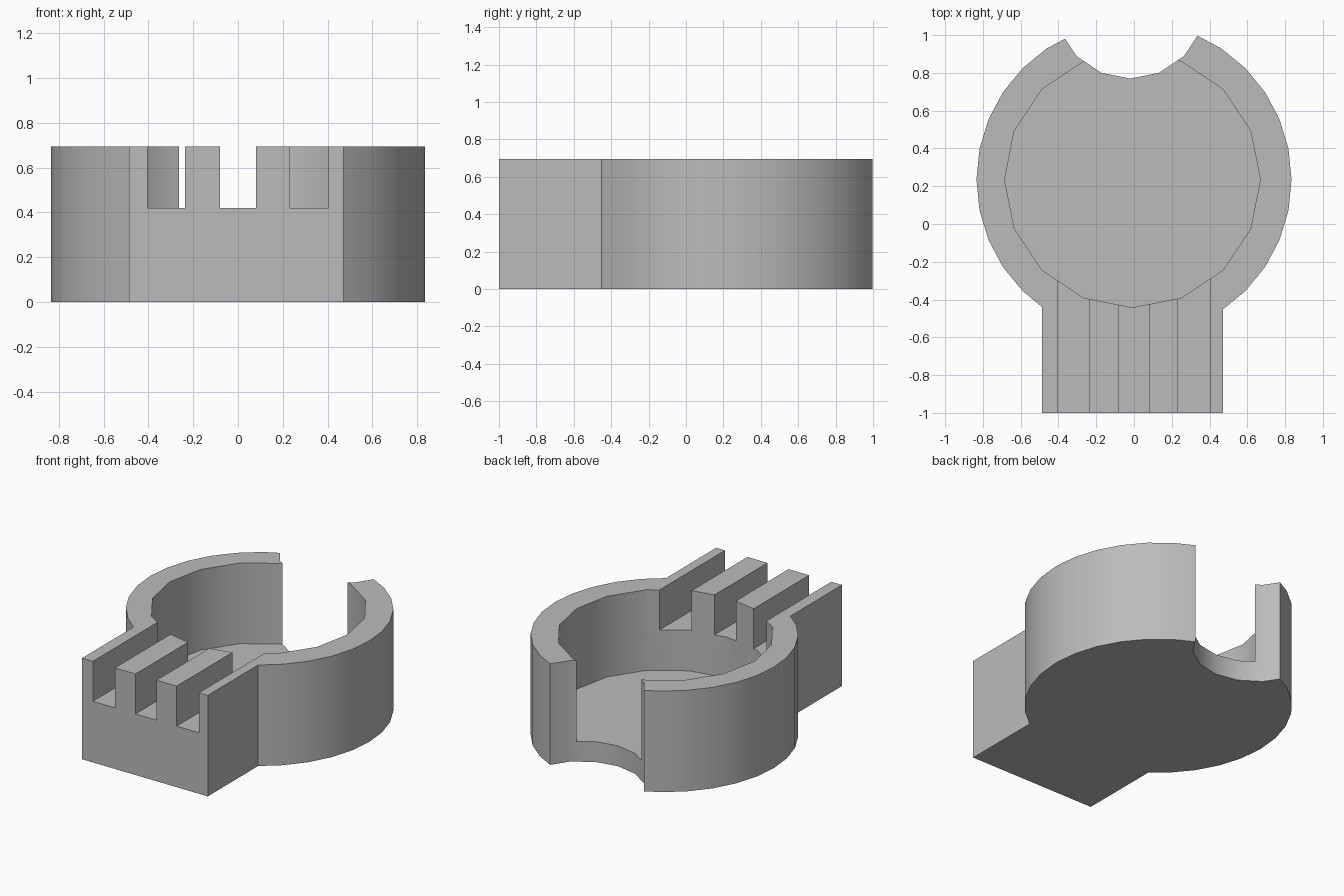
import bpy
import math

default = bpy.data.objects.get("Cube")
if default:
    bpy.data.objects.remove(default, do_unlink=True)

HEIGHT = 0.695
FLOOR = 0.14
SLOT_FLOOR = 0.42
ABOVE = 1.0          # cutters rise past the rim
RING_Y = 0.235       # centre of the round cup

grey = bpy.data.materials.new("plain grey")
grey.use_nodes = True
colour = (0.5, 0.5, 0.5, 1)
grey.diffuse_color = colour
grey.node_tree.nodes["Principled BSDF"].inputs["Base Color"].default_value = colour


def prism(name, outline, bottom, top):
    """Extrude a flat counter-clockwise outline between two heights."""
    n = len(outline)
    verts = [(x, y, z) for z in (bottom, top) for x, y in outline]
    faces = [tuple(reversed(range(n))), tuple(range(n, 2 * n))]
    faces += [(i, (i + 1) % n, n + (i + 1) % n, n + i) for i in range(n)]
    mesh = bpy.data.meshes.new(name)
    mesh.from_pydata(verts, [], faces)
    mesh.materials.append(grey)
    obj = bpy.data.objects.new(name, mesh)
    bpy.context.collection.objects.link(obj)
    return obj


def circle(cx, cy, radius, sides):
    return [(cx + radius * math.cos(math.tau * i / sides),
             cy + radius * math.sin(math.tau * i / sides)) for i in range(sides)]


def box(x0, x1, y0, y1):
    return [(x0, y0), (x1, y0), (x1, y1), (x0, y1)]


def combine(target, tool, operation):
    """Apply a boolean and remove the tool object."""
    mod = target.modifiers.new(operation.lower(), "BOOLEAN")
    mod.operation = operation
    mod.solver = "EXACT"
    mod.object = tool
    bpy.context.view_layer.objects.active = target
    bpy.ops.object.modifier_apply(modifier=mod.name)
    bpy.data.objects.remove(tool, do_unlink=True)


# Round cup joined to the square block at the front
holder = prism("round_holder", circle(0, RING_Y, 0.834, 32), 0, HEIGHT)
block = prism("front_block", box(-0.487, 0.47, -1, 0), 0, HEIGHT)
combine(holder, block, "UNION")

# Hollow inside of the cup
cavity = prism("cavity", circle(-0.008, RING_Y, 0.677, 16), FLOOR, ABOVE)
combine(holder, cavity, "DIFFERENCE")

# Round notch through the back wall
notch = prism("back_notch", circle(-0.02, 1.17, 0.4, 16), -0.2, ABOVE)
combine(holder, notch, "DIFFERENCE")

# Three slots running from the front into the cup
for left, right in ((-0.405, -0.237), (-0.08, 0.08), (0.233, 0.403)):
    slot = prism("slot", box(left, right, -1.2, 0), SLOT_FLOOR, ABOVE)
    combine(holder, slot, "DIFFERENCE")

# Smooth curved walls with crisp corners
bpy.ops.object.select_all(action="DESELECT")
holder.select_set(True)
bpy.context.view_layer.objects.active = holder
bpy.ops.object.shade_smooth_by_angle(angle=math.radians(30))
